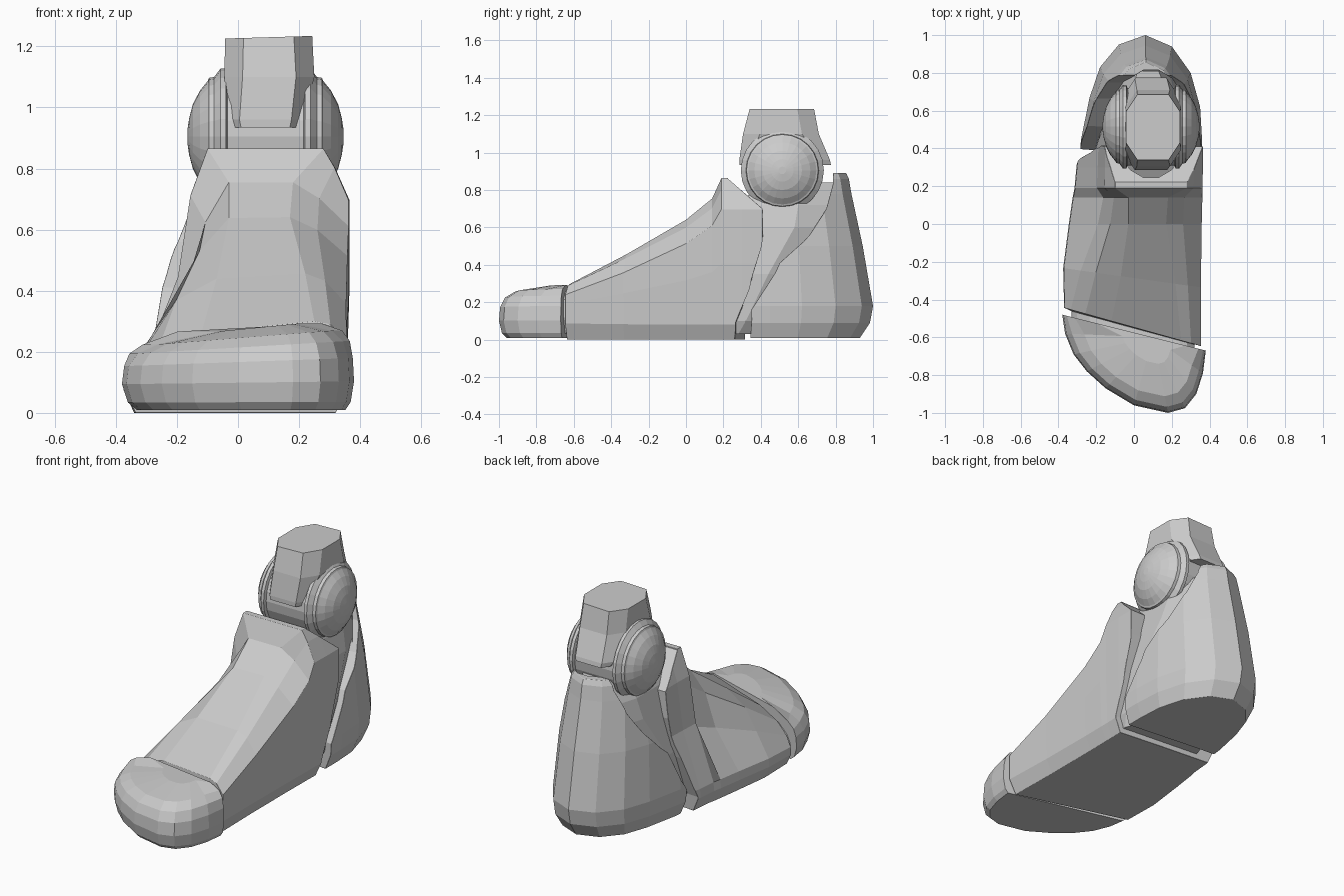
import bpy, bmesh, math

if "Cube" in bpy.data.objects:
    bpy.data.objects.remove(bpy.data.objects["Cube"])


def mesh_object(name, verts, faces):
    me = bpy.data.meshes.new(name)
    me.from_pydata(verts, [], faces)
    bm = bmesh.new()
    bm.from_mesh(me)
    bmesh.ops.remove_doubles(bm, verts=bm.verts, dist=1e-5)
    bmesh.ops.recalc_face_normals(bm, faces=bm.faces)
    bm.to_mesh(me)
    bm.free()
    ob = bpy.data.objects.new(name, me)
    bpy.context.collection.objects.link(ob)
    return ob


def loft(name, rings):
    """Skin equal-length rings and cap both ends."""
    n = len(rings[0])
    verts = [p for r in rings for p in r]
    faces = [(i * n + j, i * n + (j + 1) % n, (i + 1) * n + (j + 1) % n, (i + 1) * n + j)
             for i in range(len(rings) - 1) for j in range(n)]
    faces += [tuple(range(n)), tuple(range(len(verts) - n, len(verts)))]
    return mesh_object(name, verts, faces)


def side_prism(name, profile):
    """Extrude a (y, z) profile across the width; low parts slant back towards the left."""
    return loft(name, [[(x, y + .1 * min(1, max(0, 1 - z / .6)) * (.35 - x), z)
                        for y, z in profile] for x in (-.6, .6)])


def cut(ob, cutter, operation):
    m = ob.modifiers.new("cut", 'BOOLEAN')
    m.object, m.operation, m.solver = cutter, operation, 'EXACT'
    cutter.hide_render = True
    bpy.context.view_layer.update()
    me = bpy.data.meshes.new_from_object(
        ob.evaluated_get(bpy.context.evaluated_depsgraph_get()))
    ob.modifiers.clear()
    ob.data = me


def chamfer(ob, width):
    m = ob.modifiers.new("chamfer", 'BEVEL')
    m.width, m.segments, m.limit_method = width, 1, 'ANGLE'
    m.angle_limit = math.radians(50)


def mix(a, b, t):
    return a + (b - a) * t


# Toe cap: slanted outline stacked into a rounded dome
toe_outline = [(-.38, -.48), (-.365, -.58), (-.32, -.69), (-.25, -.78), (-.15, -.87), (0, -.96),
               (.18, -1), (.27, -.975), (.33, -.9), (.365, -.79), (.38, -.67)]
toe_rings = []
for z, s in [(.01, .9), (.035, .96), (.1, 1), (.17, .985), (.22, .92), (.253, .78), (.283, .35)]:
    ring = [(.1 + (x - .1) * s, -.6 + (y + .6) * s) for x, y in toe_outline]
    toe_rings.append([(x, y, z + .1 * (x - .1) * (z / .285) ** 2) for x, y in ring])
# the back stays an upright full-height face: spread the upper ends along the slanted cut
for ring, s in zip(toe_rings[4:], (.95, .86, .62)):
    for i in (0, -1):
        x0, y0 = toe_outline[i]
        x, y = .1 + (x0 - .1) * s, -.6 + (y0 + .6) * s
        ring[i] = (x, y, ring[i][2])
loft("toe_cap", toe_rings)


# Midfoot: cross-sections along the instep
def foot_section(y, xl, xr, tl, tr, zt, c, skew, z0=0):
    h = zt - .1
    pts = [(xl + .035, z0), (xl, z0 + .08), (xl + .004, .13),
           (mix(xl, tl, mix(.14, .55, c)), .1 + h * mix(.5, .45, c)),
           (mix(xl, tl, mix(.45, .74, c)), .1 + h * mix(.82, .8, c)),
           (tl, zt), (tr, zt),
           (mix(xr, tr, .5), .1 + h * .92), (xr + .01 * c, .1 + h * mix(.65, .78, c)),
           (xr + .01 * c, .1 + h * .4), (xr, z0 + .08), (xr - .035, z0)]
    return [(x, y - skew * (x - .1), z + .1 * (x - .1) * (1 - c) * z / zt) for x, z in pts]


midfoot = loft("midfoot", [foot_section(*s) for s in (
    (-.625, -.33, .32, -.12, .24, .25, 0, .26, .03),
    (-.578, -.33, .32, -.12, .24, .25, 0, .27, .03),
    (-.575, -.37, .355, -.12, .25, .285, 0, .28),
    (-.3, -.375, .35, -.07, .22, .45, .4, .14),
    (0, -.345, .35, -.03, .17, .64, .85, 0),
    (.14, -.325, .352, -.03, .18, .755, 1, 0),
    (.19, -.315, .352, -.1, .28, .865, 1, 0),
    (.3, -.305, .355, -.1, .28, .865, 1, 0),
    (.52, -.275, .355, -.11, .29, .865, 1, 0))])
back_cut = side_prism("midfoot_cutter", [
    (-1.2, -.1), (.245, -.1), (.265, .09), (.35, .32), (.41, .55), (.41, .70),
    (.225, .86), (.21, .95), (-1.2, .95)])

# Heel: rounded outline tapering upwards
heel_outline = [(.36, .25), (.36, .45), (.35, .62), (.3, .8), (.2, .94), (.06, 1), (-.08, .95),
                (-.18, .83), (-.235, .67), (-.28, .45), (-.3, .25)]
heel = loft("heel", [[(.07 + (x - .07) * sx, .45 + (y - .45) * sy, z) for x, y in heel_outline]
                     for z, sx, sy in ((.008, .88, .87), (.09, .98, .97), (.18, 1, 1), (.5, .93, .9),
                                       (.78, .8, .79), (.86, .73, .765), (.89, .66, .74))])
front_cut = side_prism("heel_cutter", [
    (.33, -.1), (.35, .16), (.5, .41), (.66, .56), (.75, .70), (.785, .83), (.79, 1),
    (1.2, 1), (1.2, -.1)])

# Socket hollow that clears the ankle
hollow = loft("socket_cutter", [[(.09 + .2 * math.cos(a), .53 + .29 * math.sin(a), z)
                                 for a in [math.tau * (i + .5) / 16 for i in range(16)]]
                                for z in (.6, 1.3)])
for part, shape in ((midfoot, back_cut), (heel, front_cut)):
    cut(part, shape, 'INTERSECT')
    cut(part, hollow, 'DIFFERENCE')
    chamfer(part, .012)
for cutter in (back_cut, front_cut, hollow):
    bpy.data.objects.remove(cutter)

# Recessed core seen in the gap between midfoot and heel
core = []
for z, y0, y1, xl, xr in ((.03, .18, .48, -.2, .3), (.1, .18, .52, -.23, .325), (.35, .2, .64, -.19, .325),
                          (.6, .22, .78, -.13, .29), (.72, .24, .8, -.1, .26), (.84, .45, .81, -.04, .21)):
    ym = y1 - .2
    core.append([(xl, y0, z), (xr, y0, z), (xr, ym, z), (xr - .08, y1, z),
                 (xl + .06, y1, z), (xl, ym, z)])
loft("ankle_core", core)

# Ankle joint: turned about the x axis, mirrored to both ends
half = [(0, .205), (.125, .205), (.13, .222), (.148, .222), (.168, .195), (.185, .192), (.189, .182),
        (.215, .15), (.238, .105), (.25, .06), (.256, .02)]
profile = [(-d, r) for d, r in reversed(half[1:])] + half
loft("ankle_joint", [[(.09 + d, .515 + r * math.cos(a), .905 + r * math.sin(a))
                      for a in [math.tau * i / 24 for i in range(24)]] for d, r in profile])

# Shin stub: chamfered block flaring down over the joint
shin = []
for z, x0, x1, y0, y1, c in ((.935, -.02, .2, .285, .775, .03), (.96, -.035, .215, .285, .77, .04),
                             (1.1, -.045, .25, .305, .71, .06), (1.23, -.042, .243, .34, .685, .06)):
    ring = [(x0, y0 + c * 1.5), (x0 + c, y0), (x1 - c, y0), (x1, y0 + c * 1.5),
            (x1, y1 - c * 1.5), (x1 - c, y1), (x0 + c, y1), (x0, y1 - c * 1.5)]
    shin.append([(x, y, z + (.03 * (x - .1) if z > 1.2 else 0)) for x, y in ring])
loft("shin", shin)
